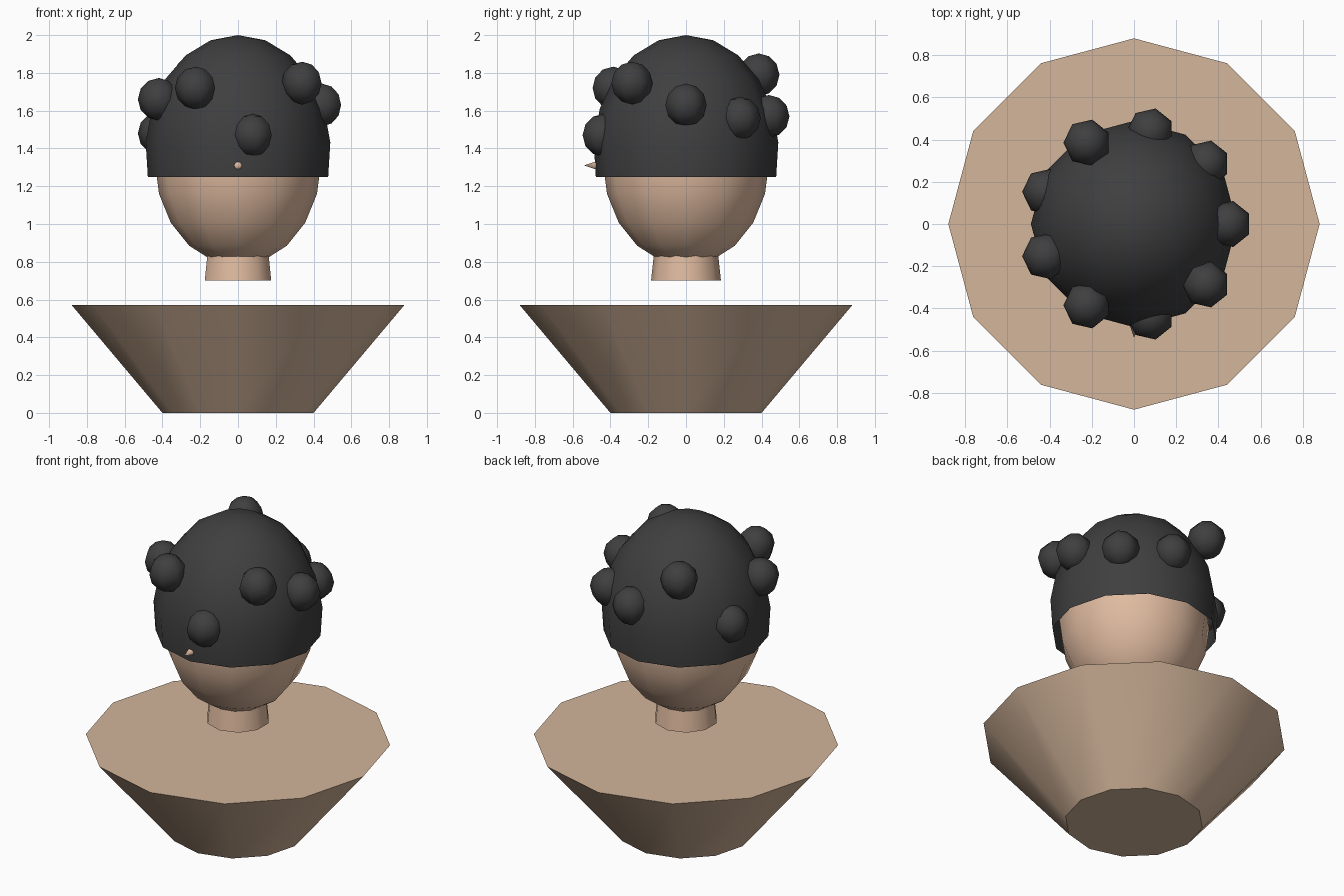
import bpy, bmesh, math
from mathutils import Matrix

if "Cube" in bpy.data.objects:
    bpy.data.objects.remove(bpy.data.objects["Cube"])


def srgb(r, g, b):
    return tuple(((c / 255 + 0.055) / 1.055) ** 2.4 for c in (r, g, b)) + (1.0,)


def material(name, rgb):
    m = bpy.data.materials.new(name)
    m.diffuse_color = srgb(*rgb)
    m.use_nodes = True
    m.node_tree.nodes["Principled BSDF"].inputs["Base Color"].default_value = m.diffuse_color
    return m


skin = material("skin tan", (224, 187, 160))
cloth = material("shoulder tan", (212, 182, 155))
dark = material("dark grey", (63, 63, 63))


def lathe(name, profile, sides, mat, phase=0.0, loc=(0, 0, 0), caps=False,
          angle=math.radians(180), rot=None):
    """Spin a bottom-to-top (radius, z) profile around z; zero radius makes a pole."""
    bm = bmesh.new()
    rings = []
    for r, z in profile:
        count = 1 if r < 1e-5 else sides
        rings.append([bm.verts.new((r * math.cos(phase + math.tau * i / sides),
                                    r * math.sin(phase + math.tau * i / sides), z))
                      for i in range(count)])
    for a, b in zip(rings, rings[1:]):
        for i in range(sides):
            j = (i + 1) % sides
            if len(a) == 1:
                bm.faces.new((a[0], b[j], b[i]))
            elif len(b) == 1:
                bm.faces.new((a[i], a[j], b[0]))
            else:
                bm.faces.new((a[i], a[j], b[j], b[i]))
    if caps:
        for ring, flip in ((rings[0], True), (rings[-1], False)):
            if len(ring) > 1:
                bm.faces.new(ring[::-1] if flip else ring)
    if rot:
        bmesh.ops.transform(bm, matrix=rot, verts=bm.verts)
    mesh = bpy.data.meshes.new(name)
    bm.to_mesh(mesh)
    bm.free()
    mesh.materials.append(mat)
    ob = bpy.data.objects.new(name, mesh)
    ob.location = loc
    bpy.context.collection.objects.link(ob)
    bpy.ops.object.select_all(action='DESELECT')
    ob.select_set(True)
    bpy.context.view_layer.objects.active = ob
    bpy.ops.object.shade_smooth_by_angle(angle=angle)
    return ob


def ball_profile(r, h, rings, end=180.0):
    """Ellipsoid profile from polar angle `end` (bottom) up to the top pole."""
    pts = []
    for k in range(rings, -1, -1):
        t = math.radians(end * k / rings)
        pts.append((r * math.sin(t), h * math.cos(t)))
    return pts


sharp = math.radians(40)

# Shoulders: flared block, wide at the top
lathe("shoulders", [(0.40, 0.0), (0.88, 0.57)], 12, cloth, caps=True, angle=sharp)

# Neck: slightly tapered, floating above the shoulders
lathe("neck", [(0.185, 0.70), (0.17, 0.84)], 10, skin, phase=math.pi / 2,
      caps=True, angle=sharp)

# Head
lathe("head", ball_profile(0.44, 0.55, 10), 12, skin, loc=(0, 0, 1.33))

# Hair cap: open shell reaching just below its widest point
lathe("hair_cap", ball_profile(0.49, 0.6125, 6, 103), 12, dark, loc=(0, 0, 1.3875))

# Hair curls: nine balls evenly spaced around the cap at varied heights
heights = [1.63, 1.56, 1.57, 1.79, 1.48, 1.66, 1.72, 1.47, 1.746]
for i, z in enumerate(heights):
    a = math.radians(40 * i)
    lathe("hair_curl", ball_profile(0.112, 0.113, 6), 7, dark, phase=math.pi,
          loc=(0.445 * math.cos(a), 0.445 * math.sin(a), z))

# Nose: small cone poking forward through the cap
lathe("nose", [(0.033, 0.0), (0.0, 0.10)], 8, skin, loc=(0, -0.44, 1.31),
      caps=True, angle=math.radians(60), rot=Matrix.Rotation(math.pi / 2, 4, 'X'))
